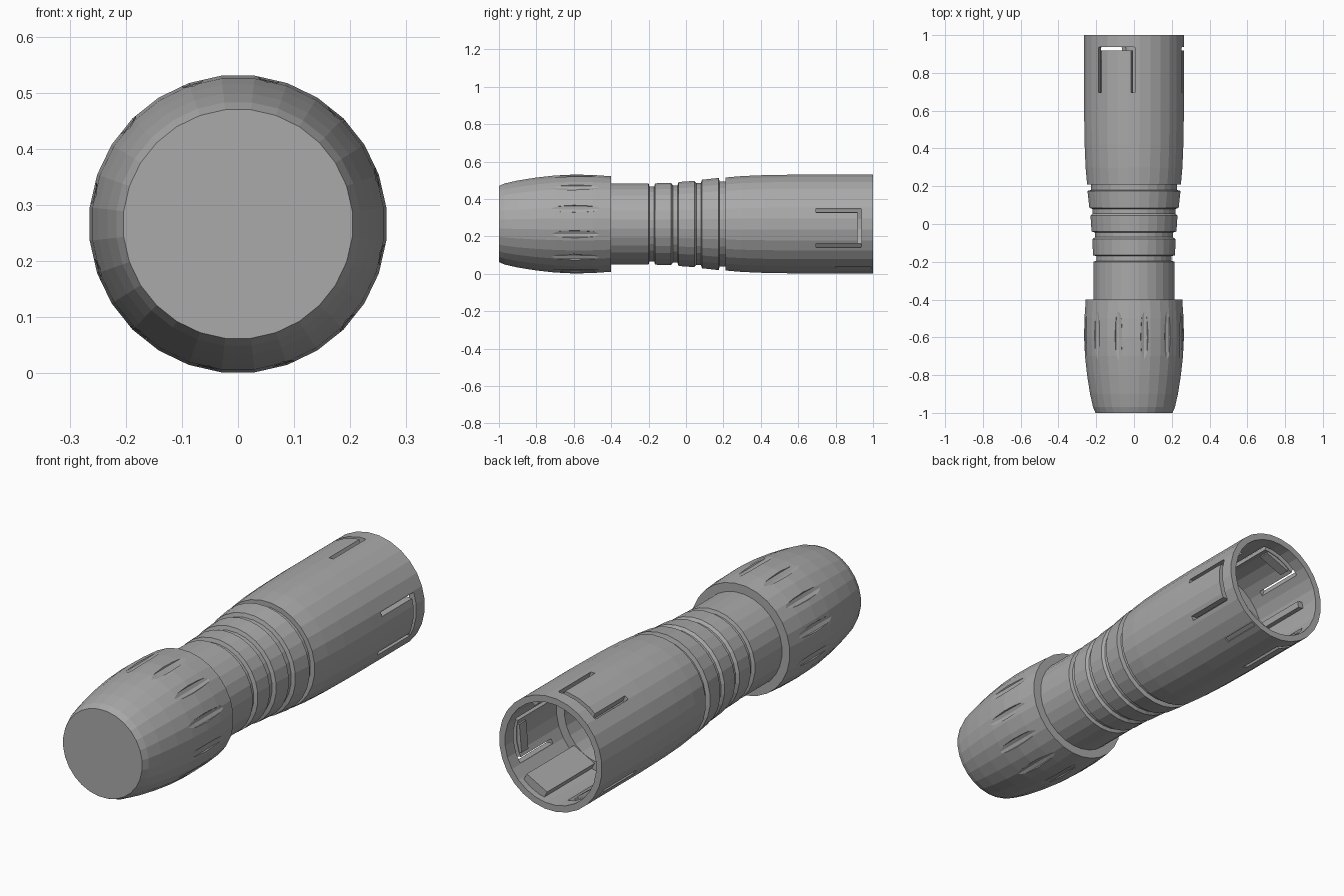
import bpy
from math import sin, cos, pi, radians
from mathutils import Matrix, Vector

if "Cube" in bpy.data.objects:
    bpy.data.objects.remove(bpy.data.objects["Cube"])

AXIS_Z = 0.266
R = 0.266

grey = bpy.data.materials.new("matte grey")
grey.use_nodes = True
grey.diffuse_color = (0.4, 0.4, 0.4, 1)
grey.node_tree.nodes["Principled BSDF"].inputs["Base Color"].default_value = (0.4, 0.4, 0.4, 1)


def mesh_object(name, verts, faces):
    mesh = bpy.data.meshes.new(name)
    mesh.from_pydata(verts, [], faces)
    mesh.materials.append(grey)
    obj = bpy.data.objects.new(name, mesh)
    bpy.context.collection.objects.link(obj)
    return obj


def lathe(name, profile, sides=28):
    """Closed solid turned about the y axis; the profile starts and ends on the axis."""
    ring = [(r, y) for y, r in profile[1:-1]]
    verts = [(0, profile[0][0], AXIS_Z), (0, profile[-1][0], AXIS_Z)]
    for r, y in ring:
        for i in range(sides):
            a = 2 * pi * (i + 0.5) / sides
            verts.append((r * cos(a), y, AXIS_Z + r * sin(a)))
    faces = []
    last = 2 + (len(ring) - 1) * sides
    for i in range(sides):
        j = (i + 1) % sides
        faces.append((0, 2 + i, 2 + j))
        faces.append((1, last + j, last + i))
        for k in range(len(ring) - 1):
            p, q = 2 + k * sides, 2 + (k + 1) * sides
            faces.append((p + i, q + i, q + j, p + j))
    return mesh_object(name, verts, faces)


def radial(angle):
    return Vector((cos(radians(angle)), 0, sin(radians(angle))))


def place(obj, angle, radius, y, size, offset=0):
    """Local x points outward, local y runs along the body, local z is tangential."""
    out, along = radial(angle), Vector((0, 1, 0))
    side = out.cross(along)
    rot = Matrix((out, along, side)).transposed().to_4x4()
    pos = out * radius + side * offset + Vector((0, y, AXIS_Z))
    obj.data.transform(Matrix.Translation(pos) @ rot @ Matrix.Diagonal((*size, 1)))
    return obj


def block(name, angle, radius, y, size, offset=0):
    bpy.ops.mesh.primitive_cube_add(size=1)
    obj = bpy.context.object
    obj.name = name
    obj.data.materials.append(grey)
    return place(obj, angle, radius, y, size, offset)


def cut(target, cutters):
    group = bpy.data.collections.new(target.name + "_cutters")
    bpy.context.scene.collection.children.link(group)
    for c in cutters:
        for old in list(c.users_collection):
            old.objects.unlink(c)
        group.objects.link(c)
        c.hide_render = True
    mod = target.modifiers.new("cuts", "BOOLEAN")
    mod.operand_type = "COLLECTION"
    mod.collection = group
    mod.solver = "EXACT"
    bpy.context.view_layer.objects.active = target
    bpy.ops.object.modifier_apply(modifier=mod.name)
    for c in cutters:
        bpy.data.objects.remove(c)
    bpy.data.collections.remove(group)


# Barrel-shaped grip at the front
grip = lathe("grip", [(-1, 0), (-1, 0.205), (-0.97, 0.218), (-0.9, 0.234), (-0.8, 0.25),
                      (-0.7, 0.261), (-0.6, R), (-0.5, 0.264), (-0.4, 0.257), (-0.4, 0)])
dimples = []
for i in range(12):
    bpy.ops.mesh.primitive_uv_sphere_add(segments=8, ring_count=8, radius=1)
    dimple = bpy.context.object
    dimple.name = "dimple_cutter"
    dimple.data.transform(Matrix.Rotation(pi / 2, 4, "X"))
    dimples.append(place(dimple, 18 + i * 30, 0.271, -0.6, (0.018, 0.175, 0.024)))
cut(grip, dimples)

# Neck with ribs, divided by narrow grooves
neck = [(-0.41, 0), (-0.41, 0.217), (-0.2, 0.217)]
for start, end, r0, r1 in [(-0.165, -0.08, 0.219, 0.221), (-0.04, 0.045, 0.226, 0.232),
                           (0.085, 0.175, 0.238, 0.248)]:
    neck += [(start - 0.03, r0 - 0.018), (start - 0.005, r0 - 0.018), (start, r0), (end, r1)]
neck += [(0.18, 0.228), (0.215, 0.228), (0.215, 0)]
lathe("ribbed_neck", neck)

# Hollow socket at the back, with a stepped bore
socket = lathe("socket", [(0.21, 0), (0.21, 0.25), (0.3, 0.258), (0.42, 0.263), (0.6, R),
                          (1, R), (1, 0.236), (0.62, 0.236), (0.62, 0.195),
                          (0.3, 0.195), (0.3, 0)])

# U-shaped slots leave three spring latches, beside a key groove
slots = []
latches = (112, -5, 233)
for angle in latches:
    for side in (-1, 1):
        slots.append(block("slot_leg", angle, 0.25, 0.815, (0.12, 0.24, 0.02), side * 0.094))
    slots.append(block("slot_bridge", angle, 0.25, 0.928, (0.12, 0.02, 0.2)))
slots.append(block("key_groove", -62, 0.266, 0.895, (0.018, 0.19, 0.022)))
cut(socket, slots)

# Latch hooks and the locating keys inside the bore
for n, angle in enumerate(latches):
    block(f"latch_hook_{n + 1}", angle, 0.231, 0.89, (0.03, 0.05, 0.13))
block("locating_key", -62, 0.218, 0.79, (0.045, 0.36, 0.12))
for n, angle in enumerate((50, 172)):
    block(f"guide_rail_{n + 1}", angle, 0.224, 0.76, (0.03, 0.3, 0.03))
